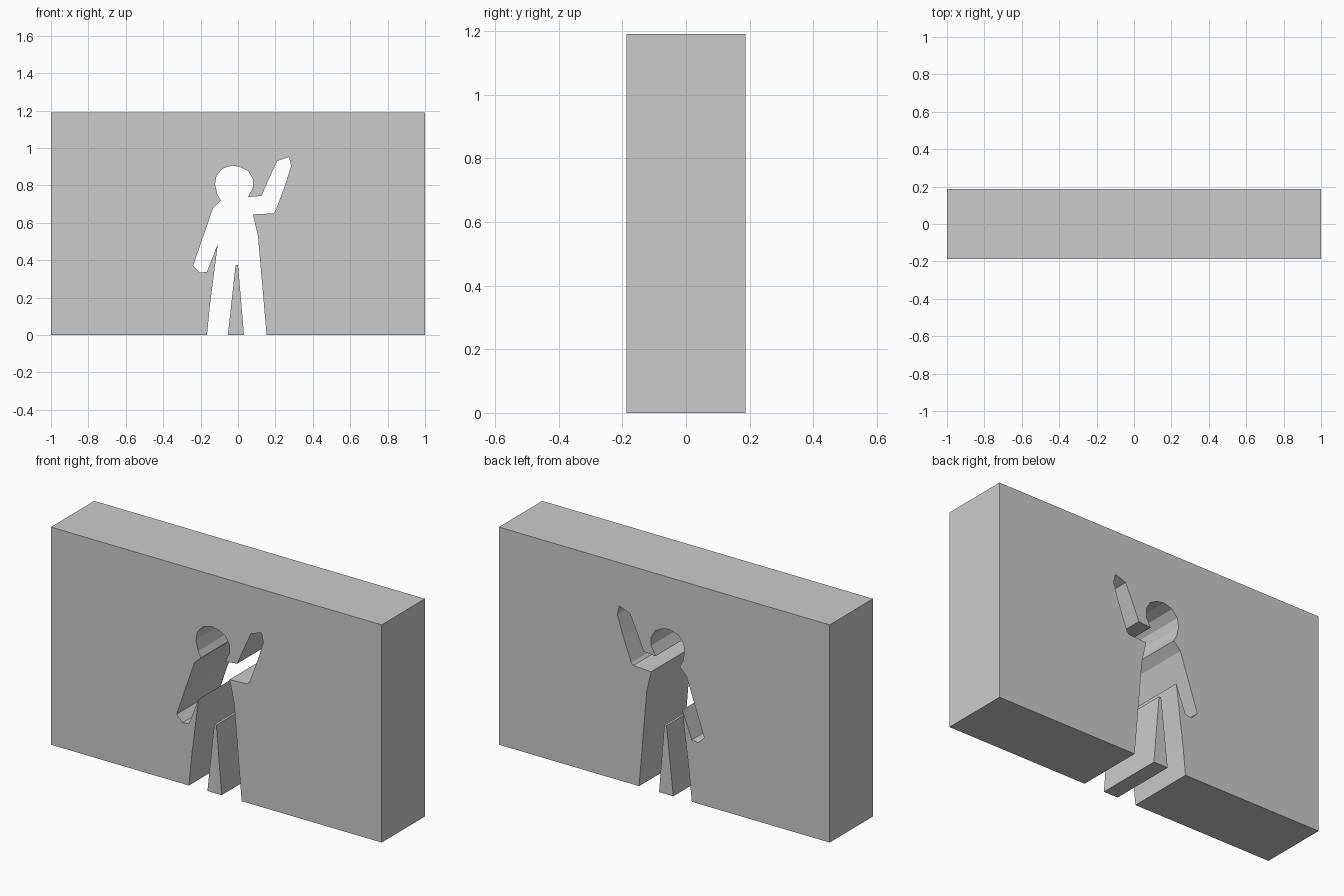
import bpy, bmesh

if "Cube" in bpy.data.objects:
    bpy.data.objects.remove(bpy.data.objects["Cube"])

HALF_DEPTH = 0.187
TOP = 1.19


def extrude_profile(name, points):
    """Extrude a closed x-z outline through the full wall depth."""
    bm = bmesh.new()
    face = bm.faces.new([bm.verts.new((x, -HALF_DEPTH, z)) for x, z in points])
    ext = bmesh.ops.extrude_face_region(bm, geom=[face])
    moved = [v for v in ext["geom"] if isinstance(v, bmesh.types.BMVert)]
    bmesh.ops.translate(bm, verts=moved, vec=(0, 2 * HALF_DEPTH, 0))
    bmesh.ops.recalc_face_normals(bm, faces=bm.faces)
    # triangulate the concave outline caps
    bmesh.ops.triangulate(bm, faces=[f for f in bm.faces if len(f.verts) > 4])
    mesh = bpy.data.meshes.new(name)
    bm.to_mesh(mesh)
    bm.free()
    obj = bpy.data.objects.new(name, mesh)
    bpy.context.collection.objects.link(obj)
    return obj


# Figure-shaped opening, from the left foot over the head to the right foot
left_leg = [(-0.166, 0), (-0.15, 0.16), (-0.108, 0.487)]
lowered_arm = [(-0.166, 0.338), (-0.205, 0.333), (-0.24, 0.37),
               (-0.192, 0.51), (-0.134, 0.677), (-0.092, 0.718)]
head = [(-0.11, 0.75), (-0.123, 0.806), (-0.115, 0.853), (-0.082, 0.89),
        (-0.032, 0.906), (0.012, 0.898), (0.055, 0.876), (0.08, 0.833),
        (0.08, 0.788), (0.053, 0.737)]
raised_arm = [(0.126, 0.744), (0.16, 0.823), (0.209, 0.93), (0.273, 0.952),
              (0.284, 0.903), (0.25, 0.796), (0.2, 0.663), (0.188, 0.65),
              (0.08, 0.645)]
right_leg = [(0.107, 0.527), (0.153, 0)]
opening = left_leg + lowered_arm + head + raised_arm + right_leg

# Wall with the opening notched into its base
extrude_profile("wall", [(-1, 0)] + opening + [(1, 0), (1, TOP), (-1, TOP)])

# Wedge standing between the legs
extrude_profile("leg_gap_wedge", [(-0.054, 0), (0.032, 0), (0, 0.375), (-0.013, 0.375)])
